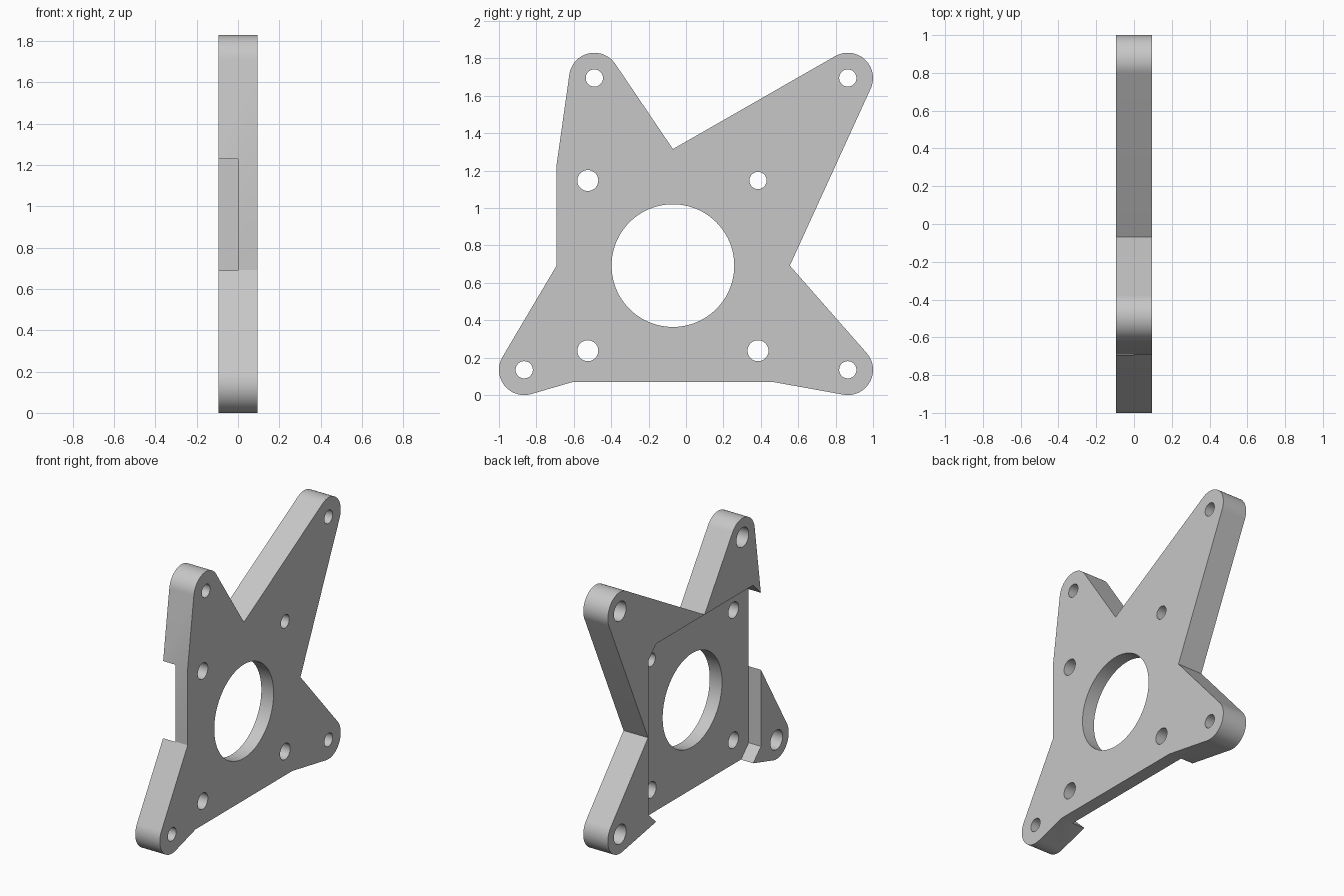
import bpy
import bmesh
from math import acos, atan2, cos, hypot, pi, sin, tau

cube = bpy.data.objects.get("Cube")
if cube:
    bpy.data.objects.remove(cube, do_unlink=True)

HALF = 0.095          # half the plate thickness
EAR = 0.135           # radius of the rounded arm tips
CENTRE = (-0.07, 0.692)
EARS = {
    "front_low": (-0.865, 0.135), "back_low": (0.865, 0.135),
    "back_high": (0.865, 1.695), "front_high": (-0.49, 1.695),
}

grey = bpy.data.materials.new("plain_grey")
grey.use_nodes = True
colour = (0.57, 0.57, 0.57, 1)
grey.diffuse_color = colour
grey.node_tree.nodes["Principled BSDF"].inputs["Base Color"].default_value = colour


def prism(name, outline, x0, x1):
    """Extrude a (y, z) outline along x."""
    bm = bmesh.new()
    face = bm.faces.new([bm.verts.new((x0, y, z)) for y, z in outline])
    ext = bmesh.ops.extrude_face_region(bm, geom=[face])["geom"]
    moved = [v for v in ext if isinstance(v, bmesh.types.BMVert)]
    bmesh.ops.translate(bm, verts=moved, vec=(x1 - x0, 0, 0))
    bmesh.ops.recalc_face_normals(bm, faces=bm.faces)
    mesh = bpy.data.meshes.new(name)
    bm.to_mesh(mesh)
    bm.free()
    mesh.materials.append(grey)
    obj = bpy.data.objects.new(name, mesh)
    bpy.context.collection.objects.link(obj)
    return obj


def circle(centre, radius, count=48):
    return [(centre[0] + radius * cos(tau * i / count),
             centre[1] + radius * sin(tau * i / count)) for i in range(count)]


def tip(before, centre, after, steps=24):
    """Counter-clockwise arc tangent to the lines from both neighbour points."""
    def tangent(point, side):
        dy, dz = point[0] - centre[0], point[1] - centre[1]
        return atan2(dz, dy) + side * acos(EAR / hypot(dy, dz))
    a, b = tangent(before, 1), tangent(after, -1)
    sweep = (b - a) % tau
    return [(centre[0] + EAR * cos(a + sweep * i / steps),
             centre[1] + EAR * sin(a + sweep * i / steps)) for i in range(steps + 1)]


def cut(target, cutter):
    mod = target.modifiers.new("cut", "BOOLEAN")
    mod.operation = "DIFFERENCE"
    mod.solver = "EXACT"
    mod.object = cutter
    bpy.context.view_layer.objects.active = target
    bpy.ops.object.modifier_apply(modifier=mod.name)
    bpy.data.objects.remove(cutter, do_unlink=True)


# Plate outline: four rounded arms between straight inner corners
bottom_front, bottom_back = (-0.605, 0.07), (0.465, 0.07)
waist_back, notch = (0.555, 0.692), (-0.07, 1.315)
front_top, front_mid = (-0.692, 1.23), (-0.692, 0.692)
outline = [bottom_front, bottom_back]
outline += tip(bottom_back, EARS["back_low"], waist_back) + [waist_back]
outline += tip(waist_back, EARS["back_high"], notch) + [notch]
outline += tip(notch, EARS["front_high"], front_top) + [front_top, front_mid]
outline += tip(front_mid, EARS["front_low"], bottom_front)
plate = prism("mounting_plate", outline, -HALF, HALF)

# Square recess with clipped corners, sunk to mid thickness on the -x side
side, clip = 0.623, 0.537
recess = []
for k in range(4):
    c, s = round(cos(k * pi / 2)), round(sin(k * pi / 2))
    for a, b in ((side, -clip), (side, clip)):
        recess.append((CENTRE[0] + a * c - b * s, CENTRE[1] + a * s + b * c))
cut(plate, prism("recess_cutter", recess, -0.2, 0))

# Large central bore
cut(plate, prism("bore_cutter", circle(CENTRE, 0.328, 96), -0.2, 0.2))

# Inner bolt holes, one of them smaller
for sy in (-1, 1):
    for sz in (-1, 1):
        spot = (CENTRE[0] + 0.455 * sy, CENTRE[1] + 0.455 * sz)
        radius = 0.046 if sy > 0 and sz > 0 else 0.056
        cut(plate, prism("bolt_cutter", circle(spot, radius), -0.2, 0.2))

# Arm holes, counterbored from the -x side
for spot in EARS.values():
    cut(plate, prism("arm_hole_cutter", circle(spot, 0.046), -0.2, 0.2))
    cut(plate, prism("counterbore_cutter", circle(spot, 0.068), -0.2, 0))

# Smooth rounded walls, keep the edges sharp
bpy.ops.object.select_all(action="DESELECT")
plate.select_set(True)
bpy.context.view_layer.objects.active = plate
bpy.ops.object.shade_smooth_by_angle()
